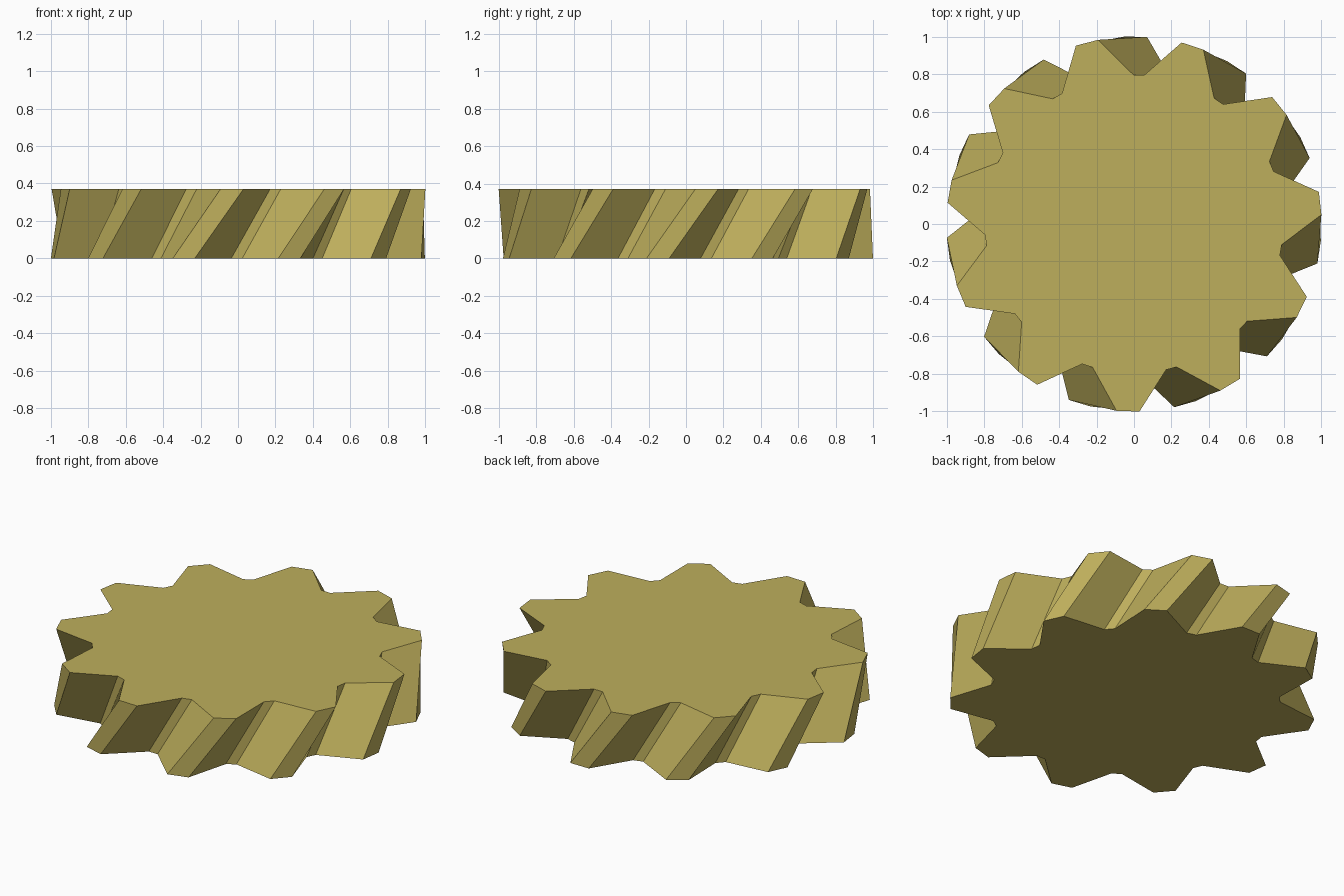
import bpy, bmesh
from math import cos, sin, radians

if "Cube" in bpy.data.objects:
    bpy.data.objects.remove(bpy.data.objects["Cube"])

TEETH = 11
PITCH = 360 / TEETH
HEIGHT = 0.37
TWIST = 15.0            # top is turned this far against the bottom
R_TIP, R_ROOT = 1.002, 0.797
HALF_TIP, HALF_ROOT = 3.5, 2.1
START = 6.35            # centre angle of a tooth on the top face

mat = bpy.data.materials.new("olive_brass")
mat.diffuse_color = (0.515, 0.428, 0.107, 1)
mat.use_nodes = True
mat.node_tree.nodes["Principled BSDF"].inputs["Base Color"].default_value = mat.diffuse_color


def ring(bm, z, turn):
    """Gear outline at one height."""
    verts = []
    for k in range(TEETH):
        c = START + turn + k * PITCH
        for a, r in ((c - HALF_TIP, R_TIP), (c + HALF_TIP, R_TIP),
                     (c + PITCH / 2 - HALF_ROOT, R_ROOT),
                     (c + PITCH / 2 + HALF_ROOT, R_ROOT)):
            verts.append(bm.verts.new((r * cos(radians(a)), r * sin(radians(a)), z)))
    return verts


# Helical gear: bottom outline joined to turned top outline
bm = bmesh.new()
low = ring(bm, 0, -TWIST)
high = ring(bm, HEIGHT, 0)
n = len(low)
for i in range(n):
    j = (i + 1) % n
    bm.faces.new((low[i], low[j], high[j], high[i]))
bm.faces.new(high)
bm.faces.new(low[::-1])

mesh = bpy.data.meshes.new("helical_gear")
bm.to_mesh(mesh)
bm.free()
mesh.materials.append(mat)
gear = bpy.data.objects.new("helical_gear", mesh)
bpy.context.collection.objects.link(gear)
